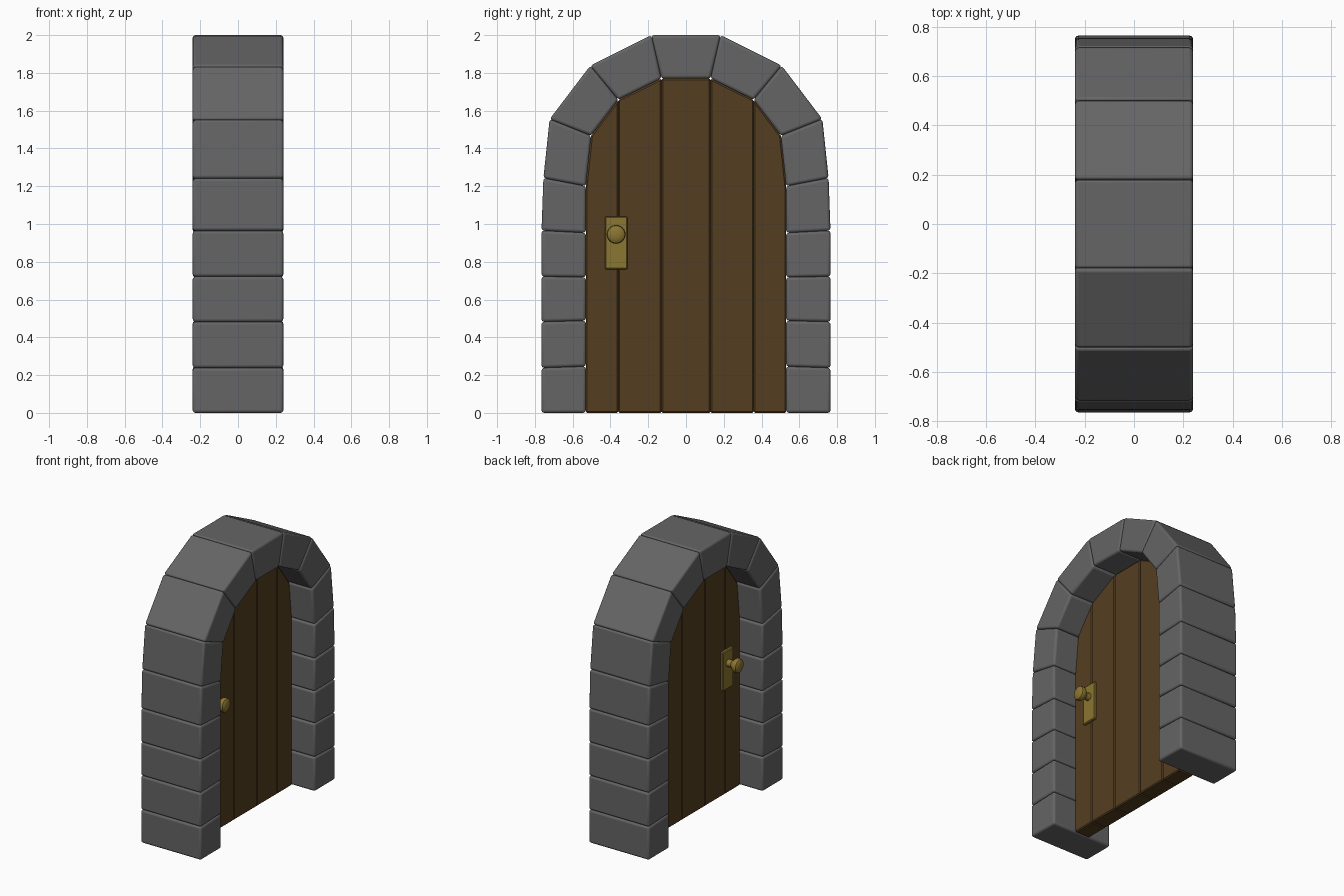
import bpy, bmesh, math
from mathutils import Matrix

if "Cube" in bpy.data.objects:
    bpy.data.objects.remove(bpy.data.objects["Cube"])

def material(name, col):
    m = bpy.data.materials.new(name)
    m.diffuse_color = (*col, 1)
    m.use_nodes = True
    m.node_tree.nodes["Principled BSDF"].inputs["Base Color"].default_value = m.diffuse_color
    return m

stone = material("stone", (0.13, 0.13, 0.13))
wood = material("wood", (0.09, 0.048, 0.015))
brass = material("brass", (0.26, 0.18, 0.03))

def finish(name, bm, mat, bevel=0, seg=1, angle=30):
    bmesh.ops.recalc_face_normals(bm, faces=bm.faces[:])
    me = bpy.data.meshes.new(name)
    bm.to_mesh(me)
    bm.free()
    me.materials.append(mat)
    ob = bpy.data.objects.new(name, me)
    bpy.context.collection.objects.link(ob)
    if bevel:
        b = ob.modifiers.new("bevel", 'BEVEL')
        b.width, b.segments, b.limit_method = bevel, seg, 'ANGLE'
        b.angle_limit = math.radians(angle)
    return ob

def smooth(ob):
    bpy.ops.object.select_all(action='DESELECT')
    bpy.context.view_layer.objects.active = ob
    ob.select_set(True)
    bpy.ops.object.shade_smooth_by_angle(angle=math.radians(40))

def prism(name, pts, x0, x1, mat, **kw):
    """Extrude a (y, z) outline from x0 to x1."""
    bm = bmesh.new()
    f = bm.faces.new([bm.verts.new((x0, y, z)) for y, z in pts])
    r = bmesh.ops.extrude_face_region(bm, geom=[f])
    bmesh.ops.translate(bm, vec=(x1 - x0, 0, 0),
                        verts=[v for v in r["geom"] if isinstance(v, bmesh.types.BMVert)])
    return finish(name, bm, mat, **kw)

# Arch joints on one side, from the ground to the keystone
outer = [(.765, 0), (.765, .238), (.765, .482), (.765, .722), (.765, .965),
         (.755, 1.243), (.722, 1.555), (.507, 1.838), (.183, 2.0)]
inner = [(.53, 0), (.53, .246), (.53, .488), (.53, .718), (.53, .953),
         (.53, 1.2), (.502, 1.467), (.358, 1.657), (.13, 1.77)]

def flip(pts, s):
    return [(s * y, z) for y, z in pts]

for s, side in ((1, "right"), (-1, "left")):
    for i in range(8):
        quad = [inner[i], outer[i], outer[i + 1], inner[i + 1]]
        smooth(prism(f"arch_stone_{side}_{i}", flip(quad, s), -.24, .24, stone, bevel=.015, seg=3))
keystone = [inner[8], outer[8]] + flip([outer[8], inner[8]], -1)
smooth(prism("keystone", keystone, -.24, .24, stone, bevel=.015, seg=3))

# Door planks, split below the arch joints
T = .06
a, b, c = inner[8], inner[7], inner[6]
for s, side in ((1, "right"), (-1, "left")):
    edge = [(b[0], 0), (.53, 0), inner[5], c, b]
    prism(f"edge_plank_{side}", flip(edge, s), -T, T, wood, bevel=.007, angle=35)
    mid = [(a[0], 0), (b[0], 0), b, a]
    prism(f"mid_plank_{side}", flip(mid, s), -T, T, wood, bevel=.007)
prism("centre_plank", [(-.13, 0), (.13, 0), (.13, 1.77), (-.13, 1.77)], -T, T, wood, bevel=.007)

# Handle plates and turned knobs on both faces
plate = [(-.43, .76), (-.31, .76), (-.31, 1.04), (-.43, 1.04)]
knob = [(0, .028), (.05, .024), (.065, .036), (.078, .048), (.092, .05),
        (.106, .046), (.114, .034), (.118, .018), (.119, 0)]
for s, side in ((1, "right"), (-1, "left")):
    prism(f"handle_plate_{side}", plate, s * (T - .01), s * (T + .018), brass, bevel=.006)
    bm = bmesh.new()
    vs = [bm.verts.new((s * (T + d), 0, r)) for d, r in knob]
    es = [bm.edges.new(p) for p in zip(vs, vs[1:])]
    bmesh.ops.spin(bm, geom=vs + es, axis=(1, 0, 0), cent=(0, 0, 0),
                   angle=math.tau, steps=24, use_duplicate=False)
    bmesh.ops.remove_doubles(bm, verts=bm.verts[:], dist=1e-4)
    bmesh.ops.transform(bm, matrix=Matrix.Translation((0, -.37, .945)), verts=bm.verts[:])
    smooth(finish(f"door_knob_{side}", bm, brass))
